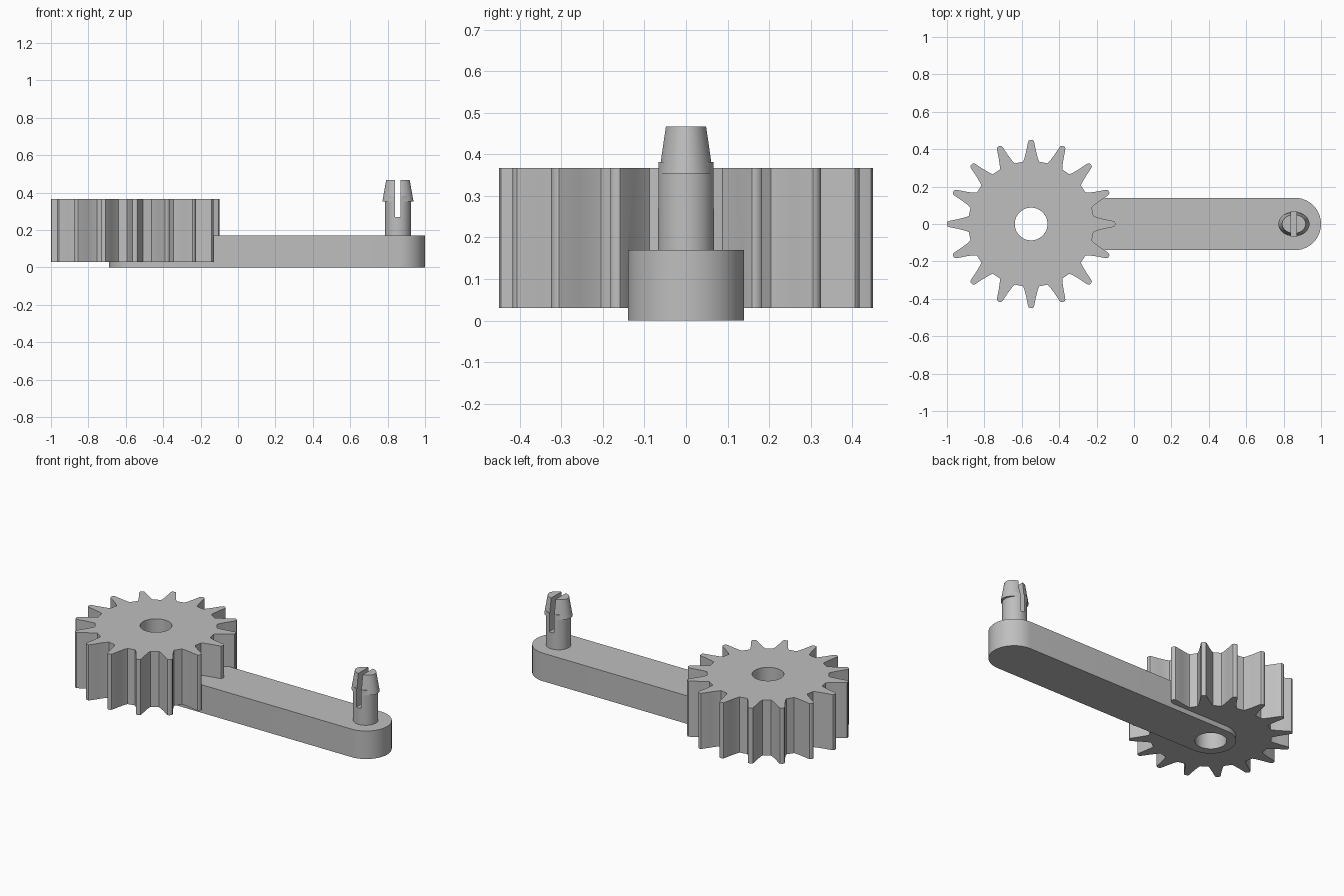
import bpy, bmesh
from math import cos, sin, pi, tau

if "Cube" in bpy.data.objects:
    bpy.data.objects.remove(bpy.data.objects["Cube"])

grey = bpy.data.materials.new("plain grey")
grey.use_nodes = True
colour = (0.52, 0.52, 0.52, 1)
grey.diffuse_color = colour
grey.node_tree.nodes["Principled BSDF"].inputs["Base Color"].default_value = colour

GEAR_X, PIN_X = -0.55, 0.855


def loft(name, rings):
    """Closed solid through rings of equal point count, given bottom to top."""
    bm = bmesh.new()
    loops = [[bm.verts.new(p) for p in ring] for ring in rings]
    for low, high in zip(loops, loops[1:]):
        for i in range(len(low)):
            j = (i + 1) % len(low)
            bm.faces.new((low[i], low[j], high[j], high[i]))
    bm.faces.new(loops[0][::-1])
    bm.faces.new(loops[-1])
    mesh = bpy.data.meshes.new(name)
    bm.to_mesh(mesh)
    bm.free()
    obj = bpy.data.objects.new(name, mesh)
    bpy.context.collection.objects.link(obj)
    mesh.materials.append(grey)
    return obj


def prism(name, outline, z0, z1):
    return loft(name, [[(x, y, z) for x, y in outline] for z in (z0, z1)])


def ellipse(cx, rx, ry, n=64):
    return [(cx + rx * cos(tau * i / n), ry * sin(tau * i / n)) for i in range(n)]


def boolean(obj, other, operation):
    mod = obj.modifiers.new(operation.lower(), "BOOLEAN")
    mod.operation, mod.object, mod.solver = operation, other, "EXACT"
    bpy.context.view_layer.objects.active = obj
    bpy.ops.object.modifier_apply(modifier=mod.name)
    bpy.data.objects.remove(other)


# Arm with rounded ends
END_X, HALF = 0.86, 0.14
steps = [pi * i / 24 - pi / 2 for i in range(25)]
outline = [(END_X + HALF * cos(a), HALF * sin(a)) for a in steps]
outline += [(GEAR_X - HALF * cos(a), -HALF * sin(a)) for a in steps]
arm = prism("crank_arm", outline, 0, 0.17)

# Gear: one tooth as (radius, half width), mirrored and repeated
TEETH = 16
flank = [(0.333, 0.043), (0.35, 0.036), (0.39, 0.026), (0.435, 0.017), (0.446, 0.013), (0.45, 0.006)]
tooth = [(r, -w) for r, w in flank] + [(r, w) for r, w in reversed(flank)]
teeth = []
for i in range(TEETH):
    c, s = cos(tau * i / TEETH), sin(tau * i / TEETH)
    teeth += [(GEAR_X + r * c - w * s, r * s + w * c) for r, w in tooth]
gear = prism("gear_crank", teeth, 0.03, 0.367)
boolean(gear, arm, "UNION")
boolean(gear, prism("axle_hole_cutter", ellipse(GEAR_X, 0.0875, 0.0875), -0.1, 0.6), "DIFFERENCE")

# Snap pin: round shank, tapered oval barb, slot along y
pin = prism("snap_pin", ellipse(PIN_X, 0.069, 0.068), 0.165, 0.382)
barb = loft("barb", [[(x, y, z) for x, y in ellipse(PIN_X, rx, ry)]
                     for rx, ry, z in ((0.083, 0.066, 0.354), (0.063, 0.05, 0.467))])
boolean(pin, barb, "UNION")
slot = [(PIN_X + x, y) for x, y in ((-0.015, -0.2), (0.015, -0.2), (0.015, 0.2), (-0.015, 0.2))]
boolean(pin, prism("slot_cutter", slot, 0.27, 0.6), "DIFFERENCE")
boolean(gear, pin, "UNION")

# Smooth curved walls, crisp edges
bpy.ops.object.select_all(action="DESELECT")
gear.select_set(True)
bpy.context.view_layer.objects.active = gear
bpy.ops.object.shade_smooth_by_angle(angle=pi / 6)
